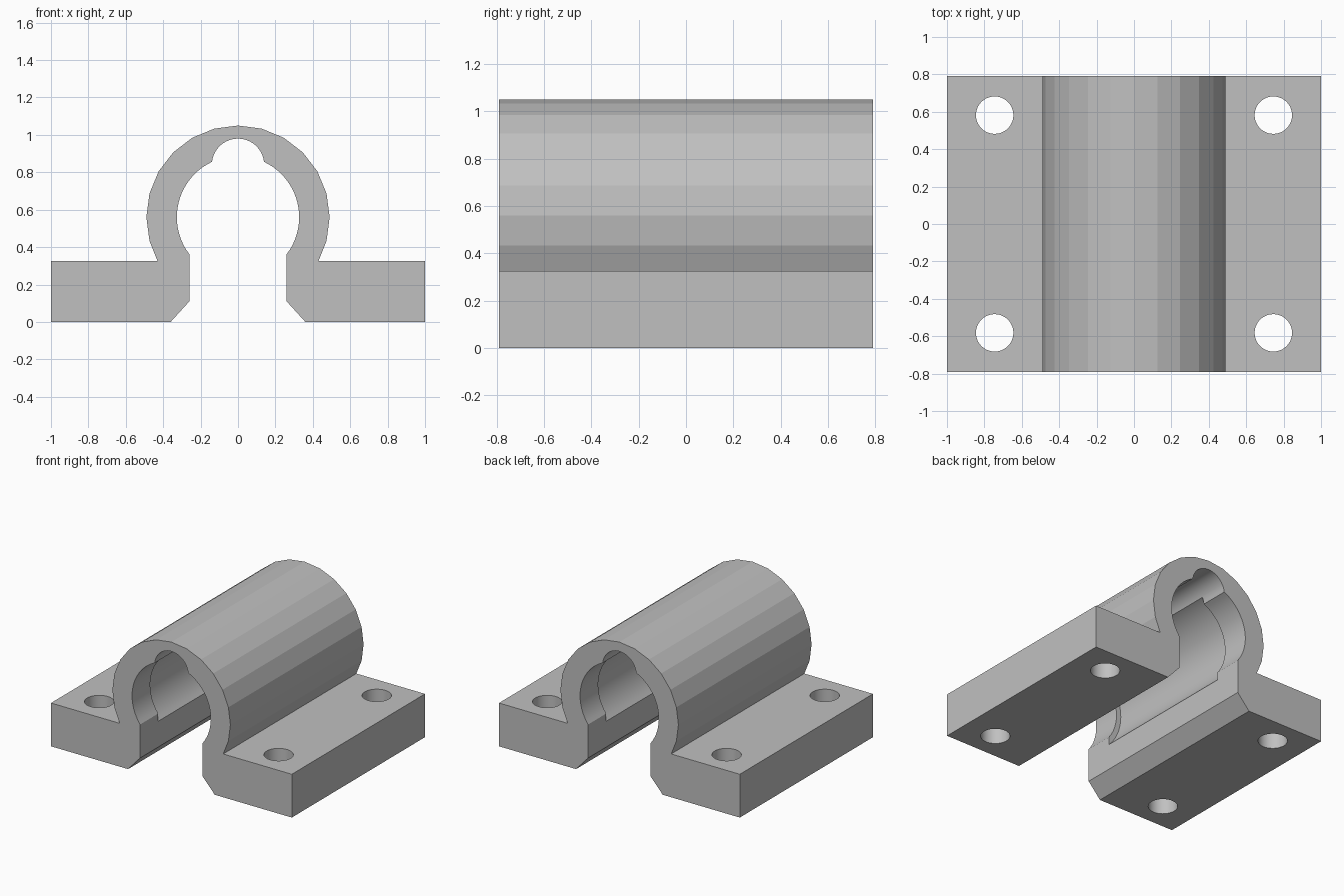
import bpy, bmesh, math
from mathutils import Matrix

cube = bpy.data.objects.get("Cube")
if cube:
    bpy.data.objects.remove(cube, do_unlink=True)

HALF_LEN = 0.79      # half length along y
AXIS_Z = 0.56        # height of the bore axis
OUTER_R, BORE_R, SEAT_R = 0.49, 0.327, 0.365
SEAT_HALF = 0.575    # half length of the wider bearing seat
FLANGE_Z, SLOT_X = 0.325, 0.26
NOTCH_R, NOTCH_Z = 0.14, 0.84

grey = bpy.data.materials.new("plain_grey")
grey.use_nodes = True
colour = (0.53, 0.53, 0.53, 1)
grey.diffuse_color = colour
grey.node_tree.nodes["Principled BSDF"].inputs["Base Color"].default_value = colour


def arc(radius, z, start, end, steps):
    """Points in the x-z plane, angles in degrees from +x."""
    angles = [math.radians(start + (end - start) * i / steps) for i in range(steps + 1)]
    return [(radius * math.cos(a), z + radius * math.sin(a)) for a in angles]


def to_object(bm, name):
    mesh = bpy.data.meshes.new(name)
    bm.to_mesh(mesh)
    bm.free()
    obj = bpy.data.objects.new(name, mesh)
    bpy.context.collection.objects.link(obj)
    mesh.materials.append(grey)
    return obj


def extrude_profile(name, profile):
    bm = bmesh.new()
    face = bm.faces.new([bm.verts.new((x, -HALF_LEN, z)) for x, z in profile])
    moved = bmesh.ops.extrude_face_region(bm, geom=[face])["geom"]
    verts = [v for v in moved if isinstance(v, bmesh.types.BMVert)]
    bmesh.ops.translate(bm, verts=verts, vec=(0, 2 * HALF_LEN, 0))
    bmesh.ops.recalc_face_normals(bm, faces=bm.faces)
    return to_object(bm, name)


def cylinder(name, radius, depth, matrix, segments):
    bm = bmesh.new()
    bmesh.ops.create_cone(bm, cap_ends=True, segments=segments, radius1=radius,
                          radius2=radius, depth=depth, matrix=matrix)
    obj = to_object(bm, name)
    obj.hide_render = True
    return obj


def cut(target, cutter):
    mod = target.modifiers.new("cut", 'BOOLEAN')
    mod.operation, mod.solver, mod.object = 'DIFFERENCE', 'EXACT', cutter
    bpy.context.view_layer.objects.active = target
    bpy.ops.object.modifier_apply(modifier=mod.name)
    bpy.data.objects.remove(cutter, do_unlink=True)


# Right half of the cross-section, from the crown down and back up the bore
meet = math.sqrt(OUTER_R ** 2 - (AXIS_Z - FLANGE_Z) ** 2)
half = arc(OUTER_R, AXIS_Z, 90, -15, 7)
half += [(meet, FLANGE_Z), (1, FLANGE_Z), (1, 0), (0.36, 0), (SLOT_X, 0.11)]
bore_start = -math.degrees(math.acos(SLOT_X / BORE_R))
bore_end = math.degrees(math.acos(NOTCH_R / BORE_R))
half += arc(BORE_R, AXIS_Z, bore_start, bore_end, 20)
half += arc(NOTCH_R, NOTCH_Z, 8, 90, 12)

# Mirror the half section (the two end points lie on the centre line)
mirrored = [(-x, z) for x, z in reversed(half[1:-1])]
body = extrude_profile("bearing_housing", half + mirrored)

# Wider bearing seat between the two end lips
turn = Matrix.Translation((0, 0, AXIS_Z)) @ Matrix.Rotation(math.pi / 2, 4, 'X')
cut(body, cylinder("seat_cutter", SEAT_R, 2 * SEAT_HALF, turn, 64))

# Four screw holes in the flanges
for sx in (-1, 1):
    for sy in (-1, 1):
        place = Matrix.Translation((sx * 0.745, sy * 0.582, FLANGE_Z / 2))
        cut(body, cylinder("hole_cutter", 0.1, 1, place, 48))

# Smooth bore and holes, keep the outer shell faceted
bpy.ops.object.select_all(action='DESELECT')
body.select_set(True)
bpy.context.view_layer.objects.active = body
bpy.ops.object.shade_smooth_by_angle(angle=math.radians(12))
